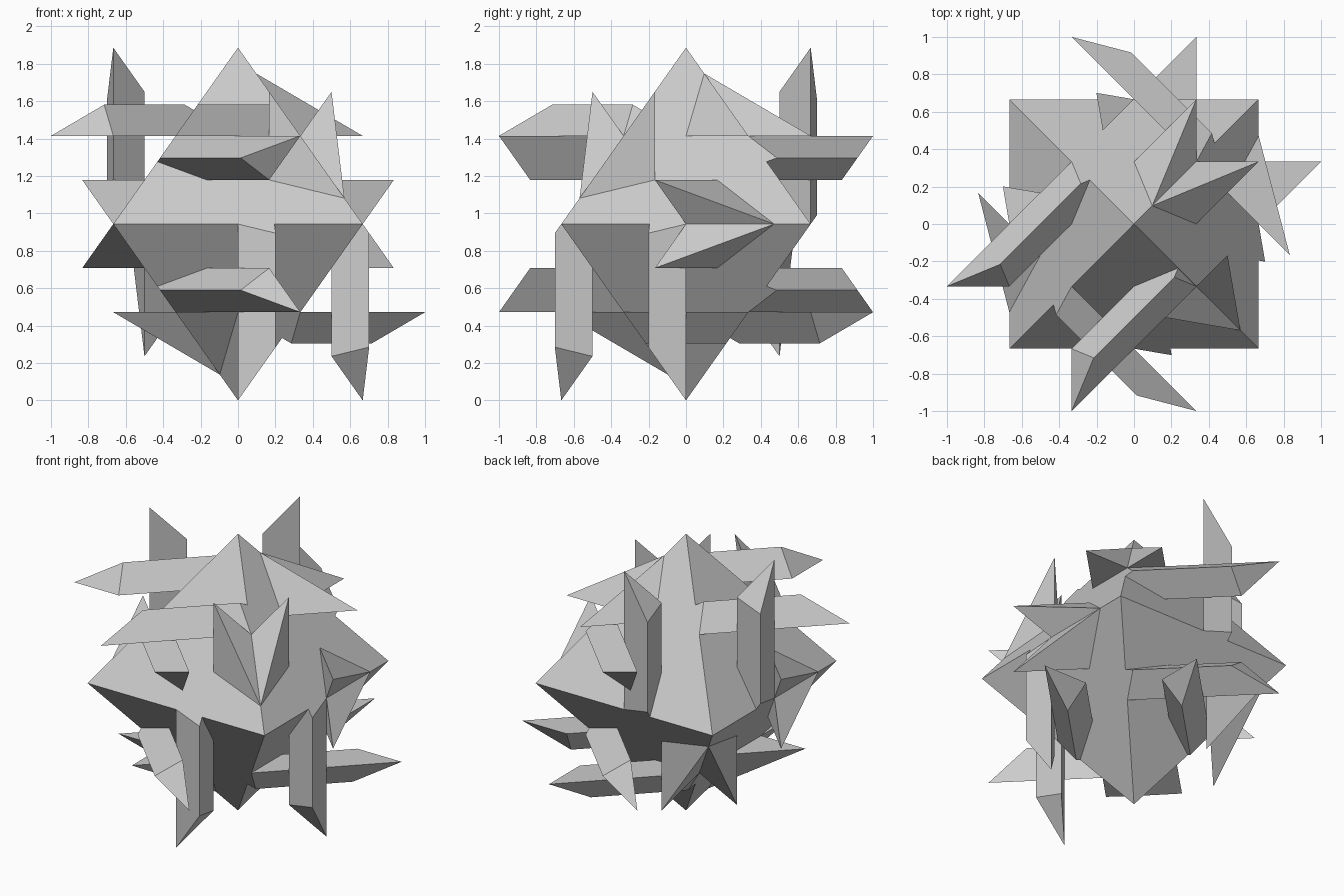
import bpy, bmesh, math
from mathutils import Matrix, Vector

if "Cube" in bpy.data.objects:
    bpy.data.objects.remove(bpy.data.objects["Cube"])

S = 2 * math.sqrt(2) / 3          # radius of the core octahedron
H = math.sqrt(2) / 8              # height of the triangular bar section

# Core frame: axes 0,1,2 of the octahedron, turned 45 degrees about z, resting on z = 0
FRAME = Matrix.Translation((0, 0, S)) @ Matrix.Rotation(math.radians(45), 4, 'Z') @ Matrix.Scale(S, 4)


def solid(name, points):
    """Flat-faced convex part through the given core-frame points."""
    bm = bmesh.new()
    for p in points:
        bm.verts.new(FRAME @ Vector(p))
    bmesh.ops.convex_hull(bm, input=bm.verts)
    bmesh.ops.dissolve_limit(bm, angle_limit=0.001, verts=bm.verts, edges=bm.edges)
    bmesh.ops.recalc_face_normals(bm, faces=bm.faces)
    mesh = bpy.data.meshes.new(name)
    bm.to_mesh(mesh)
    bm.free()
    ob = bpy.data.objects.new(name, mesh)
    bpy.context.collection.objects.link(ob)
    return ob


def place(points, axes, signs):
    """Map local (p, q, r) points onto the chosen axes with the chosen signs."""
    out = []
    for pt in points:
        v = [0, 0, 0]
        for value, axis, sign in zip(pt, axes, signs):
            v[axis] = value * sign
        out.append(v)
    return out


# Central octahedron
solid("core", [[s if i == k else 0 for i in range(3)] for k in range(3) for s in (1, -1)])

# Long triangular bar: slanted ends lie in the extended octahedron faces
section = [(0.5, 0.5), (0.5 + H, 0.375), (0.5, 0.25)]
bar = [(p, 1 + r - p, r) for p, r in section] + [(p, p + r - 1, r) for p, r in section]

# Short fin: a tetrahedral point beside an edge midpoint
A = 0.5 + 2 * H
fin = [(0.5, 0.75, 0.25), (0.5, 0.25, 0.25), (0.5, 0.5, 0), (A, 1 - A, 0)]

# Each octahedron edge carries either a pair of bars or a pair of fins
for axes, fin_sign in (((1, 2, 0), -1), ((2, 0, 1), 1), ((0, 1, 2), -1)):
    for sp in (1, -1):
        for sq in (1, -1):
            for sr in (1, -1):
                is_fin = sp * sq == fin_sign
                solid("fin" if is_fin else "bar",
                      place(fin if is_fin else bar, axes, (sp, sq, sr)))
